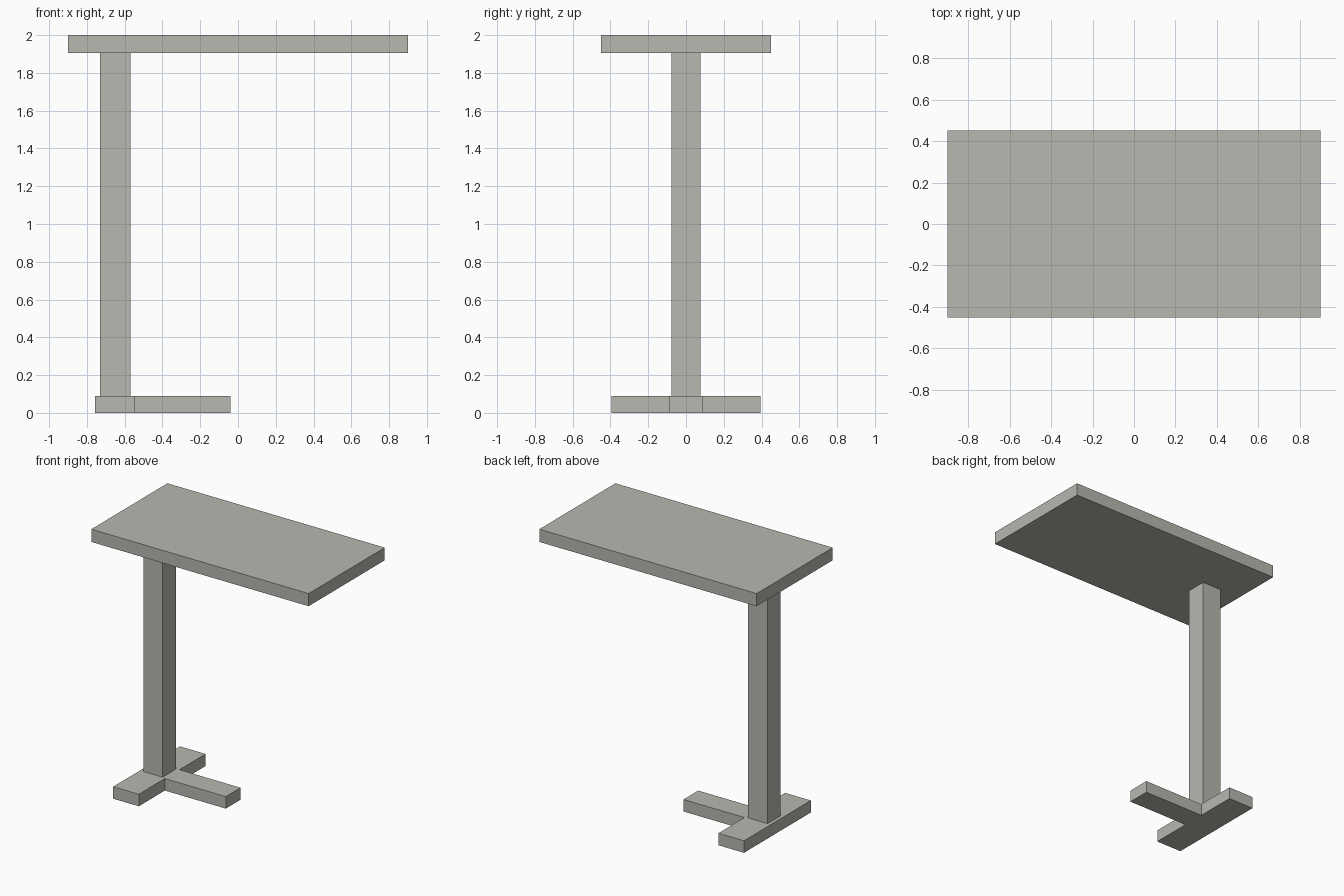
import bpy
import bmesh

cube = bpy.data.objects.get("Cube")
if cube:
    bpy.data.objects.remove(cube, do_unlink=True)

# Single warm grey finish
grey = bpy.data.materials.new("warm_grey")
grey.use_nodes = True
colour = (0.48, 0.475, 0.435, 1.0)
grey.diffuse_color = colour
grey.node_tree.nodes["Principled BSDF"].inputs["Base Color"].default_value = colour


def prism(name, outline, bottom, top):
    """Extrude a flat outline upwards into a solid part."""
    bm = bmesh.new()
    face = bm.faces.new([bm.verts.new((x, y, bottom)) for x, y in outline])
    result = bmesh.ops.extrude_face_region(bm, geom=[face])
    raised = [v for v in result["geom"] if isinstance(v, bmesh.types.BMVert)]
    bmesh.ops.translate(bm, verts=raised, vec=(0, 0, top - bottom))
    bmesh.ops.recalc_face_normals(bm, faces=bm.faces)
    mesh = bpy.data.meshes.new(name)
    bm.to_mesh(mesh)
    bm.free()
    mesh.materials.append(grey)
    part = bpy.data.objects.new(name, mesh)
    bpy.context.collection.objects.link(part)
    return part


def rectangle(left, right, half_depth):
    return [(left, -half_depth), (right, -half_depth),
            (right, half_depth), (left, half_depth)]


BASE_TOP = 0.09
TABLE_UNDERSIDE = 1.905

# T-shaped base: cross bar with a foot reaching under the tabletop
half_t = [(-0.757, -0.395), (-0.545, -0.395), (-0.545, -0.087), (-0.04, -0.087)]
t_outline = half_t + [(x, -y) for x, y in reversed(half_t)]
prism("base", t_outline, 0, BASE_TOP)

# Offset square column
prism("column", rectangle(-0.73, -0.57, 0.078), BASE_TOP, TABLE_UNDERSIDE)

# Overhanging tabletop
prism("tabletop", rectangle(-0.9, 0.9, 0.45), TABLE_UNDERSIDE, 2.0)
